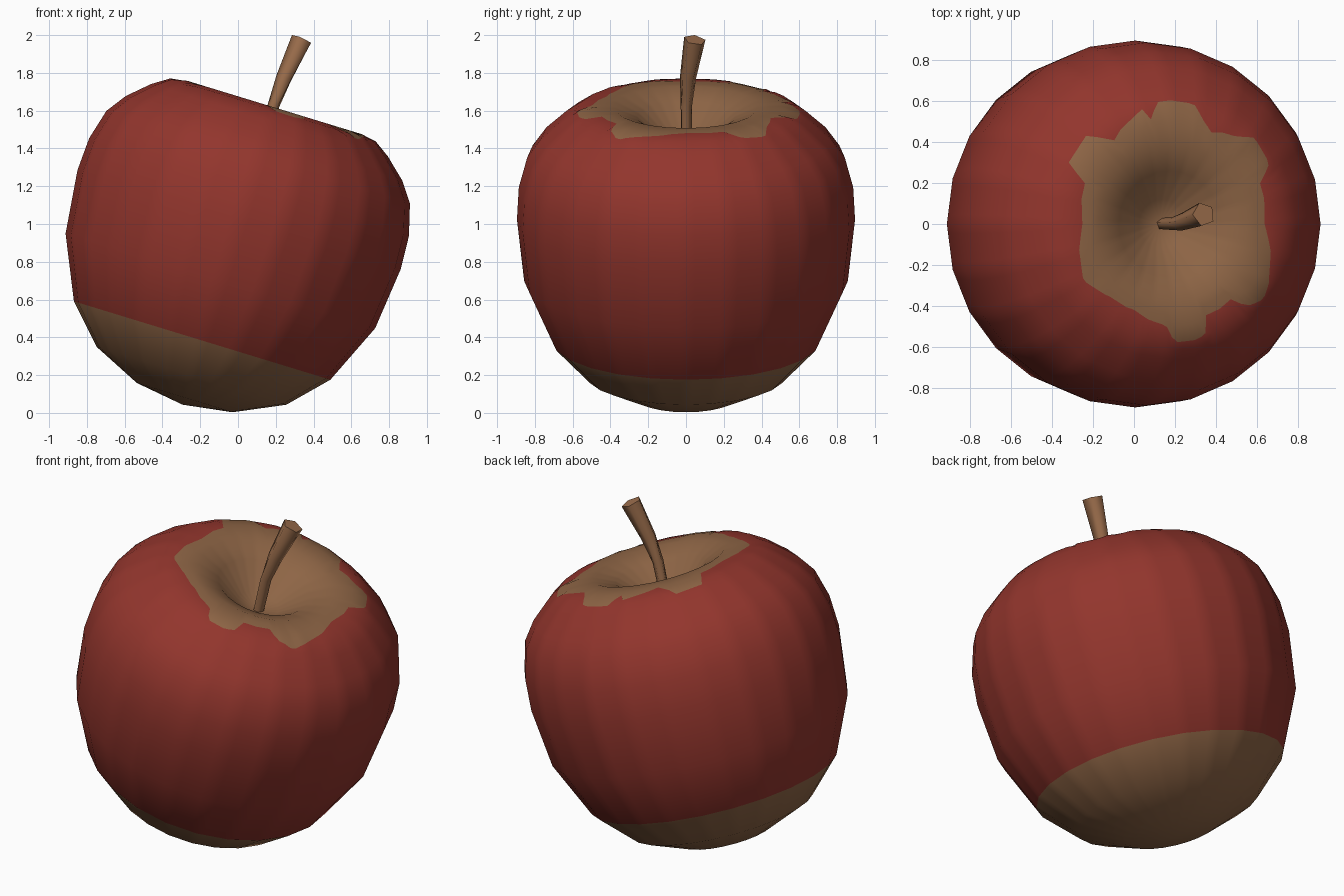
import bpy, bmesh, math
from mathutils import Matrix, Vector

if "Cube" in bpy.data.objects:
    bpy.data.objects.remove(bpy.data.objects["Cube"])

def material(name, rgb):
    m = bpy.data.materials.new(name)
    m.diffuse_color = (*rgb, 1)
    m.use_nodes = True
    m.node_tree.nodes["Principled BSDF"].inputs["Base Color"].default_value = m.diffuse_color
    return m

red = material("apple red", (0.29, 0.036, 0.026))
brown = material("russet brown", (0.27, 0.13, 0.06))
wood = material("stem brown", (0.33, 0.155, 0.072))

def finish(bm, name, mats):
    bmesh.ops.recalc_face_normals(bm, faces=bm.faces)
    me = bpy.data.meshes.new(name)
    bm.to_mesh(me)
    bm.free()
    for m in mats:
        me.materials.append(m)
    ob = bpy.data.objects.new(name, me)
    bpy.context.collection.objects.link(ob)
    return ob

# Apple profile (radius, height along the core), from dimple to bottom
P = [(0, .53), (.12, .57), (.26, .69), (.38, .742), (.5, .742), (.58, .725),
     (.655, .67), (.765, .57), (.84, .465), (.885, .3), (.895, .12),
     (.857, -.22), (.71, -.55), (.525, -.745), (.265, -.866), (0, -.905)]

def profile(s):
    i = min(int(s), len(P) - 2)
    f = s - i
    return [a + (b - a) * f for a, b in zip(P[i], P[i + 1])]

def s_of_radius(r):
    for i in range(len(P) - 1):
        if P[i][0] <= r <= P[i + 1][0]:
            return i + (r - P[i][0]) / (P[i + 1][0] - P[i][0])

# Ragged outline of the brown patch around the stem
patch = [(.47, 0), (.45, .2), (.5, .3), (.43, .42), (.33, .43), (.2, .45),
         (.15, .52), (.12, .59), (-.07, .6), (-.15, .56), (-.12, .48),
         (-.3, .41), (-.43, .43), (-.52, .3), (-.45, .2), (-.46, 0),
         (-.45, -.28), (-.33, -.35), (-.2, -.42), (-.03, -.5), (.02, -.58),
         (.12, -.57), (.18, -.53), (.17, -.45), (.3, -.37), (.38, -.4),
         (.48, -.37), (.5, -.25)]
TAU = 2 * math.pi
polar = sorted((math.atan2(y, x) % TAU, math.hypot(x, y)) for x, y in patch)
polar.append((TAU, polar[0][1]))

def patch_radius(a):
    for (a0, r0), (a1, r1) in zip(polar, polar[1:]):
        if a0 <= a <= a1:
            return r0 + (r1 - r0) * (a - a0) / max(a1 - a0, 1e-6)
    return polar[-1][1]

# Apple body: 24-sided lathe, each side split in five for the patch outline
SIDES, COLS = 24, 120
tilt = Matrix.Translation((-.029, 0, .909)) @ Matrix.Rotation(math.radians(17), 4, 'Y')
bm = bmesh.new()
cols = []
top = bm.verts.new(tilt @ Vector((0, 0, P[0][1])))
bottom = bm.verts.new(tilt @ Vector((0, 0, P[-1][1])))
for c in range(COLS):
    a = TAU * c / COLS
    step = TAU / SIDES
    chord = math.cos(step / 2) / math.cos(a % step - step / 2)
    b = s_of_radius(patch_radius(a))
    col = [top]
    for s in [1, 2, 3, (3 + b) / 2, b, (b + 6) / 2] + list(range(6, 15)):
        r, h = profile(s)
        r *= chord
        col.append(bm.verts.new(tilt @ Vector((r * math.cos(a), r * math.sin(a), h))))
    cols.append(col + [bottom])
for c in range(COLS):
    A, B = cols[c], cols[(c + 1) % COLS]
    for k in range(len(A) - 1):
        quad = list(dict.fromkeys((A[k], A[k + 1], B[k + 1], B[k])))
        f = bm.faces.new(quad)
        f.smooth = True
        f.material_index = 1 if k < 5 or k >= 13 else 0
finish(bm, "apple_body", [red, brown])

# Stem: bent five-sided stalk widening to a cut end
path = [((.14, 0, 1.42), .03), ((.19, 0, 1.63), .033),
        ((.245, .01, 1.77), .045), ((.34, .047, 1.975), .06)]
bm = bmesh.new()
rings = []
for i, (p, r) in enumerate(path):
    d = Vector(path[min(i + 1, 3)][0]) - Vector(path[max(i - 1, 0)][0])
    q = d.to_track_quat('Z', 'Y')
    rings.append([bm.verts.new(Vector(p) + q @ Vector((r * math.cos(TAU * k / 5), r * math.sin(TAU * k / 5), 0)))
                  for k in range(5)])
for R, S in zip(rings, rings[1:]):
    for k in range(5):
        bm.faces.new((R[k], R[(k + 1) % 5], S[(k + 1) % 5], S[k])).smooth = True
bm.faces.new(rings[0])
bm.faces.new(rings[-1])
for e in bm.edges:
    if len(e.link_faces) == 2 and any(len(f.verts) == 5 for f in e.link_faces):
        e.smooth = False
finish(bm, "stem", [wood])
